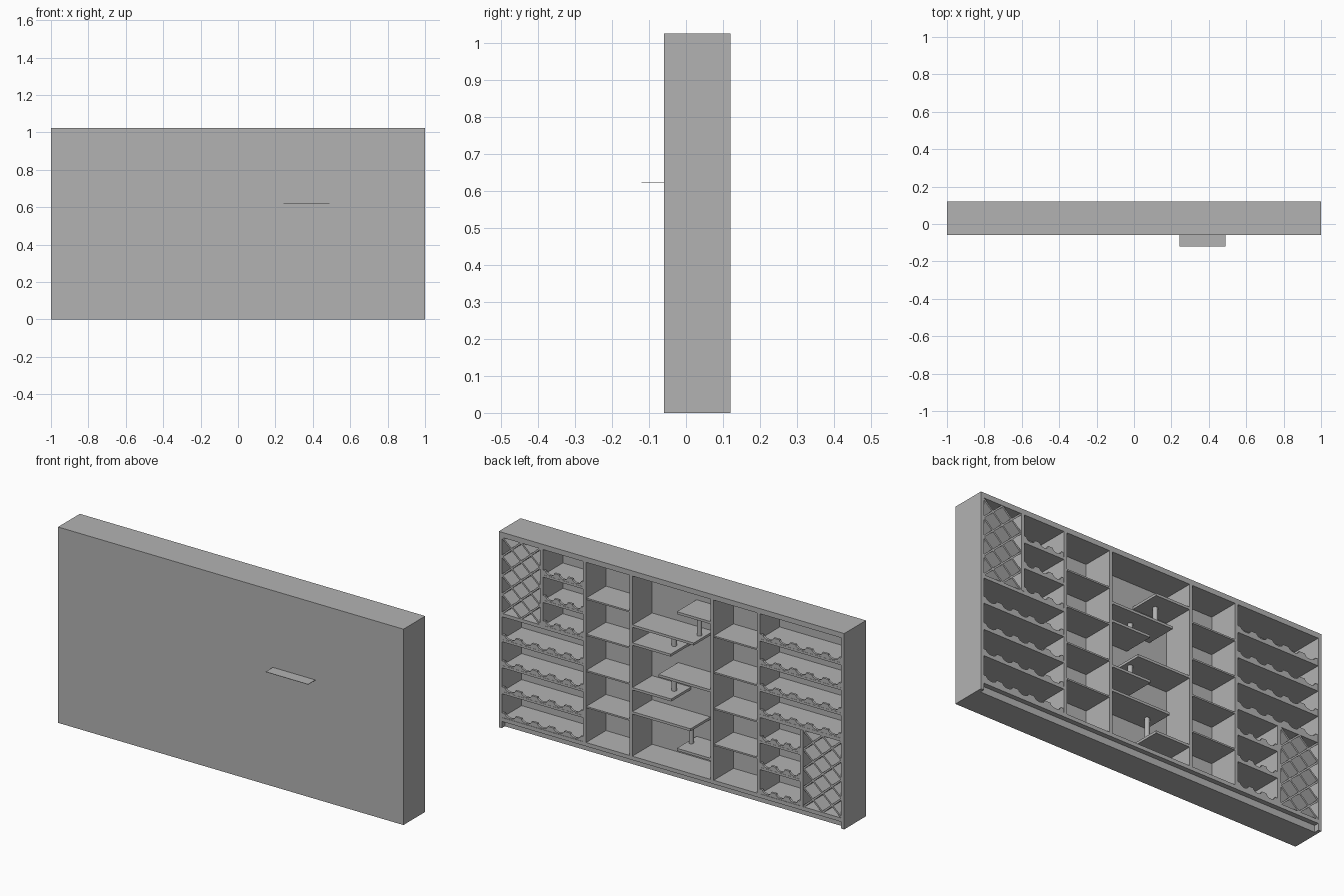
import bpy, bmesh, math
from mathutils import Vector, Matrix

cube = bpy.data.objects.get("Cube")
if cube:
    bpy.data.objects.remove(cube, do_unlink=True)

grey = bpy.data.materials.new("plain_grey")
grey.use_nodes = True
COLOUR = (0.45, 0.45, 0.45, 1)
grey.diffuse_color = COLOUR
grey.node_tree.nodes["Principled BSDF"].inputs["Base Color"].default_value = COLOUR

# Main dimensions
FRONT, BACK, HEIGHT = -0.06, 0.12, 1.025
INNER = FRONT + 0.016          # inside face of the closed panel
FLOOR, CEILING = 0.055, 0.998
T = 0.0175                     # board thickness
THIN = 0.012                   # shelf thickness


def finish(name, bm):
    bmesh.ops.recalc_face_normals(bm, faces=bm.faces)
    mesh = bpy.data.meshes.new(name)
    bm.to_mesh(mesh)
    bm.free()
    mesh.materials.append(grey)
    obj = bpy.data.objects.new(name, mesh)
    bpy.context.collection.objects.link(obj)
    return obj


def box(name, x, y, z):
    """Box from (low, high) pairs on each axis."""
    bm = bmesh.new()
    size = [b - a for a, b in (x, y, z)]
    mid = Vector([(a + b) / 2 for a, b in (x, y, z)])
    bmesh.ops.create_cube(bm, size=1, matrix=Matrix.Translation(mid) @ Matrix.Diagonal((*size, 1)))
    return finish(name, bm)


def shelf(name, x0, x1, top, thick=THIN):
    return box(name, (x0, x1), (INNER, BACK - 0.001), (top - thick, top))


def scalloped_rail(name, x0, x1, z, count):
    """Low rail at the open edge with round bottle rests."""
    pitch = (x1 - x0) / count
    radius, rise = pitch * 0.32, 0.024
    points = [(x0, z), (x0, z + rise)]
    for i in range(count):
        centre = x0 + pitch * (i + 0.5)
        for s in range(9):
            a = math.pi * (1 - s / 8)
            points.append((centre + radius * math.cos(a), z + rise - 0.018 * math.sin(a)))
    points += [(x1, z + rise), (x1, z)]
    bm = bmesh.new()
    face = bm.faces.new([bm.verts.new((px, BACK - 0.014, pz)) for px, pz in points])
    ext = bmesh.ops.extrude_face_region(bm, geom=[face])
    verts = [v for v in ext["geom"] if isinstance(v, bmesh.types.BMVert)]
    bmesh.ops.translate(bm, verts=verts, vec=(0, 0.012, 0))
    return finish(name, bm)


def lattice(name, x0, x1, z0, z1):
    """Crossing slats, two diamonds wide and four high."""
    bm = bmesh.new()
    dx, dz = (x1 - x0) / 2, (z1 - z0) / 4
    for k in range(-1, 4):
        a0, a1 = max(0, -k), min(2, 4 - k)
        for mirrored in (False, True):
            p, q = [Vector(((2 - a if mirrored else a) * dx + x0, 0, (a + k) * dz + z0))
                    for a in (a0, a1)]
            d = q - p
            mid = (p + q) / 2
            mid.y = (INNER + BACK) / 2
            turn = Matrix.Rotation(-math.atan2(d.z, d.x), 4, 'Y')
            scale = Matrix.Diagonal((d.length, BACK - INNER - 0.004, 0.009, 1))
            bmesh.ops.create_cube(bm, size=1, matrix=Matrix.Translation(mid) @ turn @ scale)
    return finish(name, bm)


def post(name, x, z0, z1):
    bm = bmesh.new()
    bmesh.ops.create_cone(bm, cap_ends=True, segments=20, radius1=0.012, radius2=0.012,
                          depth=z1 - z0, matrix=Matrix.Translation((x, 0.03, (z0 + z1) / 2)))
    obj = finish(name, bm)
    bpy.context.view_layer.objects.active = obj
    bpy.ops.object.select_all(action='DESELECT')
    obj.select_set(True)
    bpy.ops.object.shade_smooth_by_angle()


# Carcass
box("closed_panel", (-1, 1), (FRONT, INNER), (0, HEIGHT))
box("top_board", (-1, 1), (INNER, BACK), (CEILING, HEIGHT))
box("bottom_board", (-1, 1), (INNER, BACK), (0.035, FLOOR))
box("plinth", (-1 + T, 1 - T), (INNER, BACK - 0.025), (0, 0.035))
for side, s in (("left", 1), ("right", -1)):
    x = sorted((s, s * (1 - T)))
    box(side + "_side", x, (INNER, BACK), (0, HEIGHT))
    for part, c in (("inner", 0.2355), ("outer", 0.503)):
        box(f"{side}_{part}_divider", (s * c - T / 2, s * c + T / 2), (INNER, BACK), (FLOOR, CEILING))
    # Plain shelves in the narrow bays
    for i in range(1, 5):
        a, b = sorted((s * 0.244, s * 0.494))
        shelf(f"{side}_narrow_shelf_{i}", a, b, FLOOR + i * 0.189, 0.008)

# Thin plate sticking out of the closed panel
box("thin_plate", (0.244, 0.49), (-0.12, FRONT), (0.621, 0.623))

# Bottle bays: the lattice sits high on the left and low on the right
for side, s in (("left", 1), ("right", -1)):
    wide = sorted((s * 0.512, s * 0.983))
    half = sorted((s * 0.512, s * 0.744))
    cell = sorted((s * 0.762, s * 0.983))
    high = side == "left"
    split = 0.60 if high else 0.472
    low, top = (split, CEILING) if high else (FLOOR, split - T)
    shelf(side + "_bay_board", *wide, split, T)
    box(side + "_lattice_divider", sorted((s * 0.744, s * 0.762)), (INNER, BACK), (low, top))
    lattice(side + "_bottle_lattice", *cell, low, top)
    full_low, full_top = (FLOOR, split) if high else (split, CEILING)
    half_low, half_top = (split, CEILING) if high else (FLOOR, split)
    for kind, span, z0, z1, rows, rests in (("wide", wide, full_low, full_top, 4, 5),
                                            ("half", half, half_low, half_top, 3, 3)):
        for i in range(rows):
            z = z0 + (z1 - z0) * i / rows
            if i:
                shelf(f"{side}_{kind}_bottle_shelf_{i}", *span, z)
            scalloped_rail(f"{side}_{kind}_bottle_rail_{i}", *span, z, rests)

# Staggered shelves and posts of the middle bay
EDGE = 0.227
for i, (x0, x1, z) in enumerate([(-EDGE, -0.03, 0.88), (-0.128, EDGE, 0.742), (0.005, EDGE, 0.648),
                                 (-EDGE, 0.076, 0.523), (0.002, EDGE, 0.414),
                                 (-0.11, EDGE, 0.288), (-EDGE, -0.03, 0.165)]):
    shelf(f"display_shelf_{i + 1}", x0, x1, z, 0.013)
for i, (x, z0, z1) in enumerate([(-0.1, 0.742, 0.87), (0.047, 0.648, 0.732),
                                 (0.047, 0.414, 0.513), (-0.052, 0.165, 0.278)]):
    post(f"display_post_{i + 1}", x, z0, z1)
